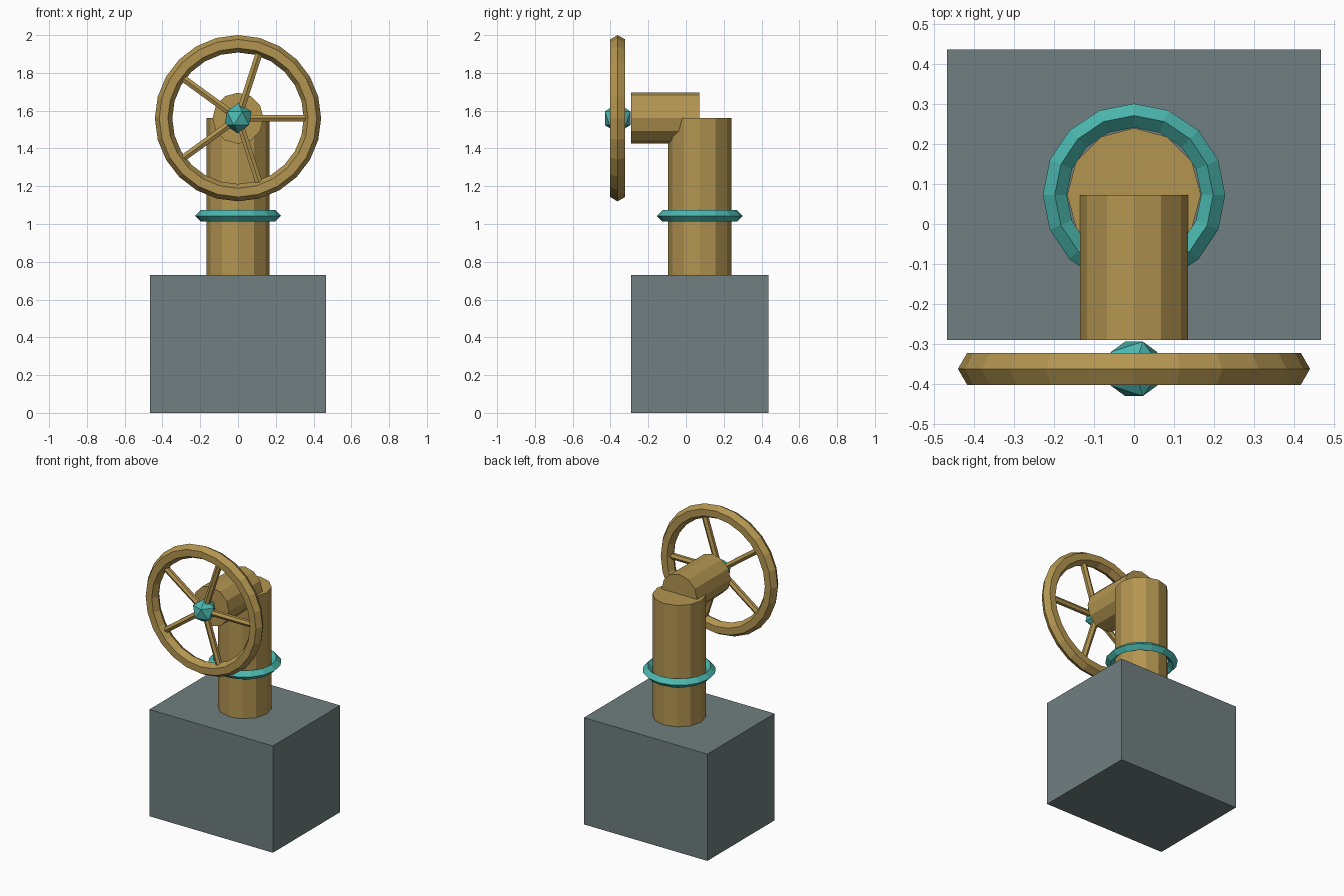
import bpy
from math import pi, cos, sin

if "Cube" in bpy.data.objects:
    bpy.data.objects.remove(bpy.data.objects["Cube"])


def material(name, rgb):
    m = bpy.data.materials.new(name)
    m.diffuse_color = (*rgb, 1)
    m.use_nodes = True
    m.node_tree.nodes["Principled BSDF"].inputs["Base Color"].default_value = m.diffuse_color
    return m


brass = material("brass", (0.45, 0.30, 0.08))
teal = material("teal", (0.07, 0.48, 0.43))
slate = material("slate", (0.16, 0.21, 0.215))


def finish(name, mat):
    ob = bpy.context.object
    ob.name = name
    ob.data.materials.append(mat)
    return ob


def cylinder(name, sides, radius, depth, loc, rot=(0, 0, 0)):
    bpy.ops.mesh.primitive_cylinder_add(vertices=sides, radius=radius, depth=depth,
                                        location=loc, rotation=rot)
    return finish(name, brass)


def ring(name, mat, major, minor, segs, sides, loc, rot=(0, 0, 0)):
    bpy.ops.mesh.primitive_torus_add(major_radius=major, minor_radius=minor,
                                     major_segments=segs, minor_segments=sides,
                                     location=loc, rotation=rot)
    return finish(name, mat)


PIPE_Y = 0.073
WHEEL_Y, WHEEL_Z = -0.362, 1.56

# Base block
bpy.ops.mesh.primitive_cube_add(size=1, location=(0, PIPE_Y, 0.365))
base = finish("base_block", slate)
base.scale = (0.934, 0.726, 0.73)

# Pipes: upright and forward outlet
cylinder("upright_pipe", 12, 0.167, 0.84, (0, PIPE_Y, 1.14))
cylinder("outlet_pipe", 12, 0.135, 0.363, (0, -0.109, WHEEL_Z), (pi / 2, 0, 0))

# Collar around the upright pipe
ring("pipe_collar", teal, 0.198, 0.03, 16, 4, (0, PIPE_Y, 1.043))

# Hand wheel: rim, five spokes, hub
ring("wheel_rim", brass, 0.394, 0.046, 24, 6, (0, WHEEL_Y, WHEEL_Z), (pi / 2, 0, 0))
SPOKE = 0.37
for i in range(5):
    a = i * 2 * pi / 5
    cylinder(f"wheel_spoke_{i + 1}", 6, 0.021, SPOKE,
             (cos(a) * SPOKE / 2, WHEEL_Y, WHEEL_Z + sin(a) * SPOKE / 2),
             (0, pi / 2 - a, 0))
bpy.ops.mesh.primitive_ico_sphere_add(subdivisions=1, radius=0.08,
                                      location=(0, WHEEL_Y, WHEEL_Z))
finish("wheel_hub", teal)
